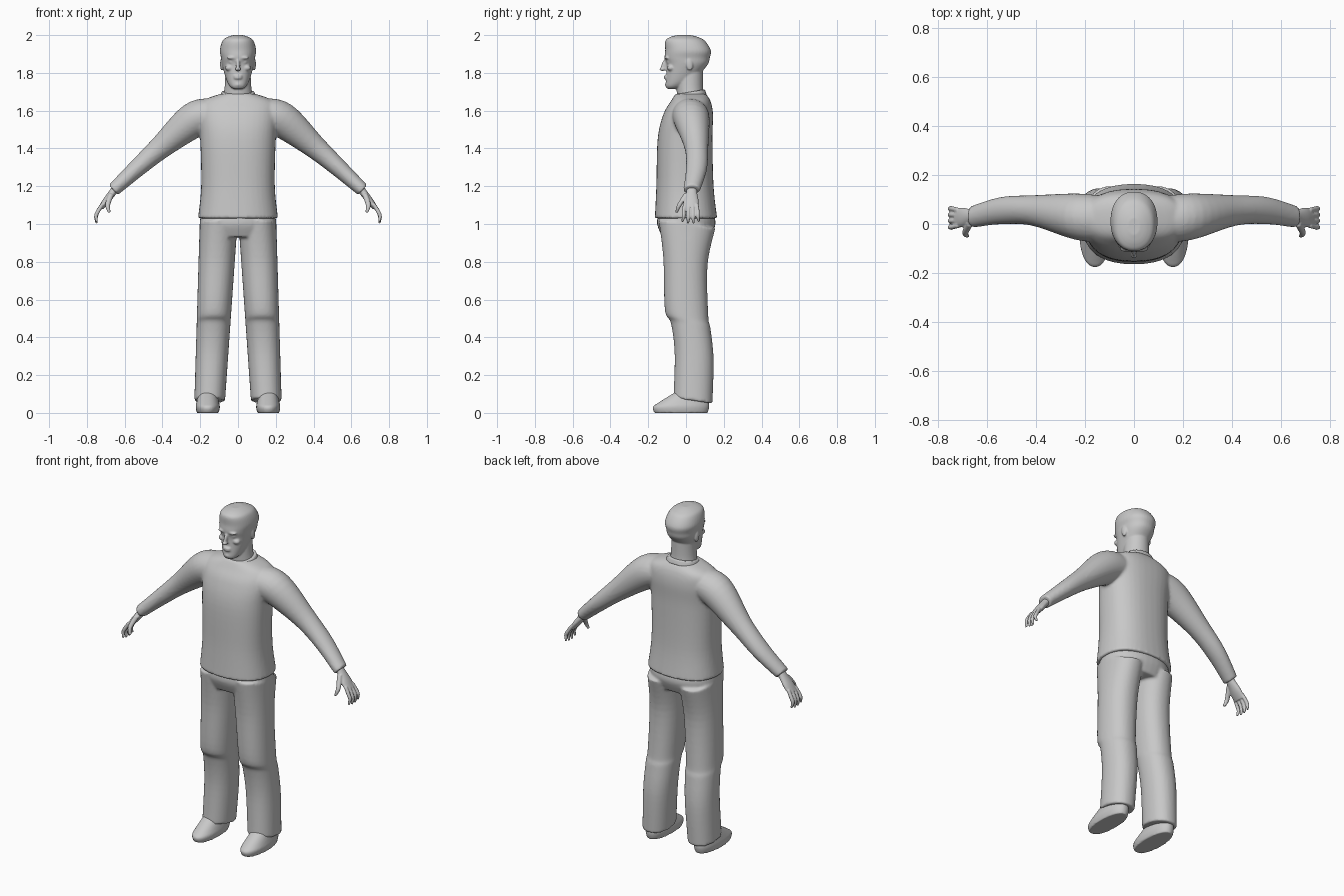
import bpy
import bmesh
from math import cos, sin, pi, copysign
from mathutils import Matrix, Vector

if "Cube" in bpy.data.objects:
    bpy.data.objects.remove(bpy.data.objects["Cube"], do_unlink=True)

shade = 0.58
grey = bpy.data.materials.new("plain_grey")
grey.use_nodes = True
grey.diffuse_color = (shade, shade, shade, 1)
grey.node_tree.nodes["Principled BSDF"].inputs["Base Color"].default_value = grey.diffuse_color


def smooth_rows(rows, steps=6):
    """Spline through the rows of a section list."""
    rows = [Vector(row) for row in rows]
    padded = [rows[0], *rows, rows[-1]]
    result = []
    for before, start, end, after in zip(padded, padded[1:], padded[2:], padded[3:]):
        leave, arrive = (end - before) / 2, (after - start) / 2
        for step in range(steps):
            t = step / steps
            ease = t * t * (3 - 2 * t)
            result.append(start.lerp(end, ease)
                          + leave * t * (1 - t) ** 2 - arrive * t * t * (1 - t))
    return result + [rows[-1]]


def skin(bm, sections, power, sides):
    """Close a tube over (centre, u, v) superellipse sections."""
    def rounded(value):
        return copysign(abs(value) ** (2 / power), value)

    angles = [2 * pi * k / sides for k in range(sides)]
    rings = [[bm.verts.new(centre + u * rounded(cos(a)) + v * rounded(sin(a))) for a in angles]
             for centre, u, v in sections]
    faces = [bm.faces.new(rings[0]), bm.faces.new(rings[-1])]
    for low, high in zip(rings, rings[1:]):
        for k in range(sides):
            faces.append(bm.faces.new((low[k - 1], low[k], high[k], high[k - 1])))
    bmesh.ops.recalc_face_normals(bm, faces=faces)


def stack(bm, rows, x=0, lean=0, rise=0, power=2.2):
    """Upright body: rows of height, half width, front y, back y."""
    sections = []
    for z, width, front, back in smooth_rows(rows):
        depth = (back - front) / 2
        sections.append((Vector((x + lean * z, (front + back) / 2, z)),
                         Vector((width, 0, 0)), Vector((0, depth, depth * rise))))
    skin(bm, sections, power, sides=40)


def limb(bm, rows, side, sides=24):
    """Hanging limb: rows of x, y, z, radius along y, radius across."""
    rows = smooth_rows(rows)
    sections = []
    for i, (x, y, z, along, across) in enumerate(rows):
        step = rows[min(i + 1, len(rows) - 1)] - rows[max(i - 1, 0)]
        normal = Vector((-step[2], 0, side * step[0])).normalized()
        sections.append((Vector((side * x, y, z)), Vector((0, along, 0)), normal * across))
    skin(bm, sections, 2, sides)


def blob(bm, place, size, tilt=0):
    """Ellipsoid used to model the face."""
    matrix = (Matrix.Translation(place) @ Matrix.Rotation(tilt, 4, "X")
              @ Matrix.Diagonal((*size, 1)))
    bmesh.ops.create_uvsphere(bm, u_segments=24, v_segments=16, radius=1, matrix=matrix)


def finish(name, bm, voxel, relax=3):
    """Fuse the overlapping volumes into one smooth skin."""
    mesh = bpy.data.meshes.new(name)
    bm.to_mesh(mesh)
    bm.free()
    mesh.materials.append(grey)
    part = bpy.data.objects.new(name, mesh)
    bpy.context.collection.objects.link(part)
    fuse = part.modifiers.new("fuse", "REMESH")
    fuse.mode = "VOXEL"
    fuse.voxel_size = voxel
    fuse.use_smooth_shade = True
    soften = part.modifiers.new("soften", "SMOOTH")
    soften.factor = 0.5
    soften.iterations = relax


both_sides = (("left", 1), ("right", -1))

# Jumper: trunk and sleeves
bm = bmesh.new()
stack(bm, [(1.03, .212, -.165, .165), (1.2, .195, -.157, .146), (1.45, .2, -.15, .14),
           (1.58, .21, -.12, .143), (1.65, .19, -.08, .13), (1.69, .09, -.055, .105)],
      power=2.4)
for label, side in both_sides:
    limb(bm, [(.13, .02, 1.58, .095, .085), (.235, .03, 1.55, .095, .094),
              (.41, .055, 1.405, .063, .062), (.54, .055, 1.29, .056, .047),
              (.66, .03, 1.18, .045, .036)], side)
finish("jumper", bm, voxel=.009)

# Neckband, higher at the nape
bm = bmesh.new()
stack(bm, [(1.67, .098, -.06, .11), (1.7, .086, -.05, .1)], rise=.17)
finish("neckband", bm, voxel=.005)

# Trousers: hips and two loose legs that spread and narrow evenly downwards
bm = bmesh.new()
stack(bm, [(1.06, .195, -.145, .145), (1, .203, -.153, .156), (.93, .2, -.125, .13)])
for label, side in both_sides:
    legs = [(1, -.145, .155), (.8, -.12, .114), (.53, -.112, .118), (.46, -.08, .13),
            (.3, -.06, .146), (.065, -.066, .14)]
    stack(bm, [(z, .08 + .02 * z, front, back) for z, front, back in legs],
          x=side * .153, lean=side * -.05, rise=-.15)
finish("trousers", bm, voxel=.008)

for label, side in both_sides:
    # Shoe
    bm = bmesh.new()
    stack(bm, [(0, .058, -.168, .115), (.03, .064, -.176, .123),
               (.055, .06, -.145, .122), (.12, .045, -.04, .11)], x=side * .16)
    finish(label + "_shoe", bm, voxel=.006)

    # Hand: palm, four curled fingers and a thumb
    bm = bmesh.new()
    limb(bm, [(.635, .03, 1.205, .026, .022), (.665, .03, 1.165, .029, .02),
              (.7, .027, 1.12, .04, .018), (.727, .025, 1.085, .038, .013)], side)
    for finger in range(4):
        spread = finger - 1.5
        y = .025 + .021 * spread
        fan = .004 * spread
        tip = 1 + .008 * abs(spread)
        limb(bm, [(.718, y, 1.105, .01, .01), (.743, y + fan, 1.064, .01, .011),
                  (.752, y + fan, tip + .03, .01, .01),
                  (.747, y + fan + fan, tip, .006, .006)], side, sides=12)
    limb(bm, [(.67, .005, 1.16, .016, .015), (.69, -.035, 1.1, .013, .013),
              (.68, -.05, 1.06, .007, .007)], side)
    finish(label + "_hand", bm, voxel=.004)

# Head: neck, skull and face
bm = bmesh.new()
stack(bm, [(1.65, .082, -.045, .1), (1.72, .071, -.05, .09), (1.82, .066, -.05, .09)], power=2)
stack(bm, [(1.715, .024, -.098, -.045), (1.73, .044, -.107, -.01), (1.765, .062, -.106, .045),
           (1.84, .084, -.103, .112), (1.88, .09, -.113, .126), (1.92, .096, -.11, .131),
           (1.97, .082, -.109, .1), (1.99, .056, -.083, .062), (2, .025, -.045, .025)])
blob(bm, (0, -.116, 1.842), (.01, .014, .034), tilt=-.35)
blob(bm, (0, -.124, 1.82), (.015, .017, .01))
for lip in (1.772, 1.783):
    blob(bm, (0, -.103, lip), (.024, .014, .006))
blob(bm, (0, -.097, 1.737), (.022, .014, .014))
for label, side in both_sides:
    # Brow, eye, cheekbone and ear
    blob(bm, (side * .033, -.101, 1.88), (.026, .014, .008))
    blob(bm, (side * .034, -.091, 1.857), (.014, .01, .008))
    blob(bm, (side * .046, -.08, 1.826), (.022, .02, .016))
    blob(bm, (side * .086, .018, 1.845), (.009, .018, .034), tilt=.15)
finish("head", bm, voxel=.005)
